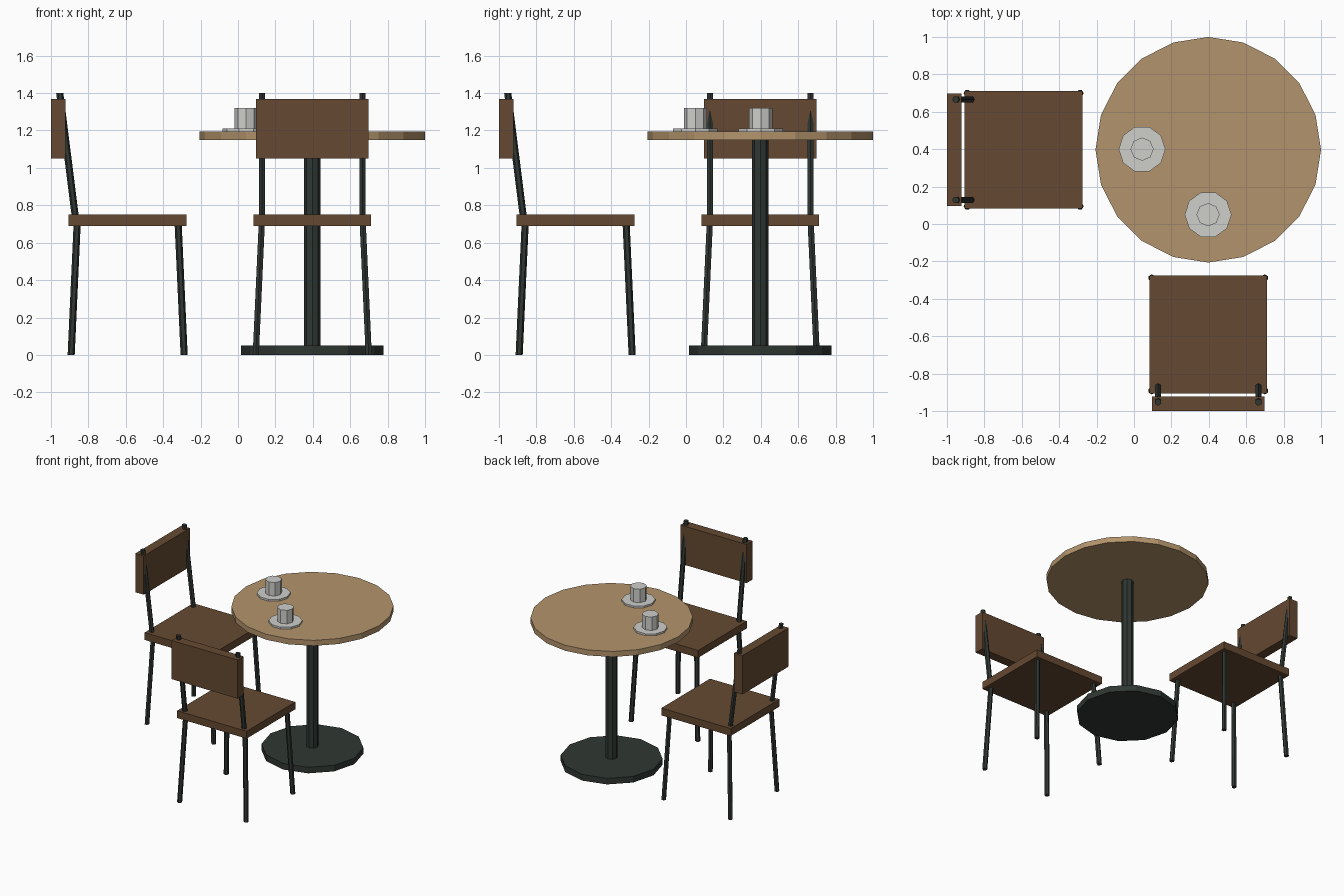
import bpy, bmesh, math
from mathutils import Matrix, Vector

if "Cube" in bpy.data.objects:
    bpy.data.objects.remove(bpy.data.objects["Cube"])


def material(name, rgb):
    m = bpy.data.materials.new(name)
    m.diffuse_color = (*rgb, 1.0)
    m.use_nodes = True
    m.node_tree.nodes["Principled BSDF"].inputs["Base Color"].default_value = m.diffuse_color
    return m


LIGHT_WOOD = material("light wood", (0.45, 0.295, 0.15))
DARK_WOOD = material("dark wood", (0.13, 0.066, 0.031))
METAL = material("dark metal", (0.029, 0.038, 0.032))
CHINA = material("white china", (0.62, 0.63, 0.60))


def finish(name, bm, mat, xf):
    bmesh.ops.transform(bm, matrix=xf, verts=bm.verts)
    bmesh.ops.recalc_face_normals(bm, faces=bm.faces)
    me = bpy.data.meshes.new(name)
    bm.to_mesh(me)
    bm.free()
    me.materials.append(mat)
    ob = bpy.data.objects.new(name, me)
    bpy.context.collection.objects.link(ob)
    return ob


def prism(name, a, b, r, sides, mat, xf=Matrix()):
    """Straight or leaning prism with level ends, from point a to point b."""
    bm = bmesh.new()
    rings = []
    for p in (a, b):
        rings.append([bm.verts.new((p[0] + r * math.cos(2 * math.pi * i / sides),
                                    p[1] + r * math.sin(2 * math.pi * i / sides), p[2]))
                      for i in range(sides)])
    lo, hi = rings
    bm.faces.new(lo[::-1])
    bm.faces.new(hi)
    for i in range(sides):
        j = (i + 1) % sides
        bm.faces.new((lo[i], lo[j], hi[j], hi[i]))
    return finish(name, bm, mat, xf)


def box(name, lo, hi, mat, xf=Matrix()):
    bm = bmesh.new()
    lo, hi = Vector(lo), Vector(hi)
    bmesh.ops.create_cube(bm, size=1.0)
    bmesh.ops.scale(bm, vec=hi - lo, verts=bm.verts)
    bmesh.ops.translate(bm, vec=(lo + hi) / 2, verts=bm.verts)
    return finish(name, bm, mat, xf)


C = 0.397  # table centre on both axes

# Table
prism("table_base", (C, C, 0), (C, C, 0.05), 0.38, 12, METAL)
prism("table_column", (C, C, 0.05), (C, C, 1.15), 0.045, 8, METAL)
prism("table_top", (C, C, 1.15), (C, C, 1.195), 0.603, 20, LIGHT_WOOD)

# Cups on saucers
for x, y in ((0.043, 0.4), (0.396, 0.05)):
    prism("saucer", (x, y, 1.195), (x, y, 1.21), 0.125, 10, CHINA)
    prism("cup", (x, y, 1.21), (x, y, 1.32), 0.062, 8, CHINA)


def chair(xf):
    """Chair centred on its seat, with the back towards -x."""
    box("seat", (-0.315, -0.315, 0.69), (0.315, 0.315, 0.75), DARK_WOOD, xf)
    box("backrest", (-0.41, -0.3, 1.05), (-0.333, 0.3, 1.367), DARK_WOOD, xf)
    for sy in (-1, 1):
        for sx, label in ((-1, "back_leg"), (1, "front_leg")):
            prism(label, (sx * 0.302, sy * 0.302, 0), (sx * 0.27, sy * 0.27, 0.70),
                  0.019, 6, METAL, xf)
        prism("back_post", (-0.28, sy * 0.269, 0.74), (-0.363, sy * 0.269, 1.4),
              0.019, 6, METAL, xf)


# One chair on the left, one in front, both facing the table
chair(Matrix.Translation((-0.59, C, 0)))
chair(Matrix.Translation((C, -0.59, 0)) @ Matrix.Rotation(math.pi / 2, 4, 'Z'))
